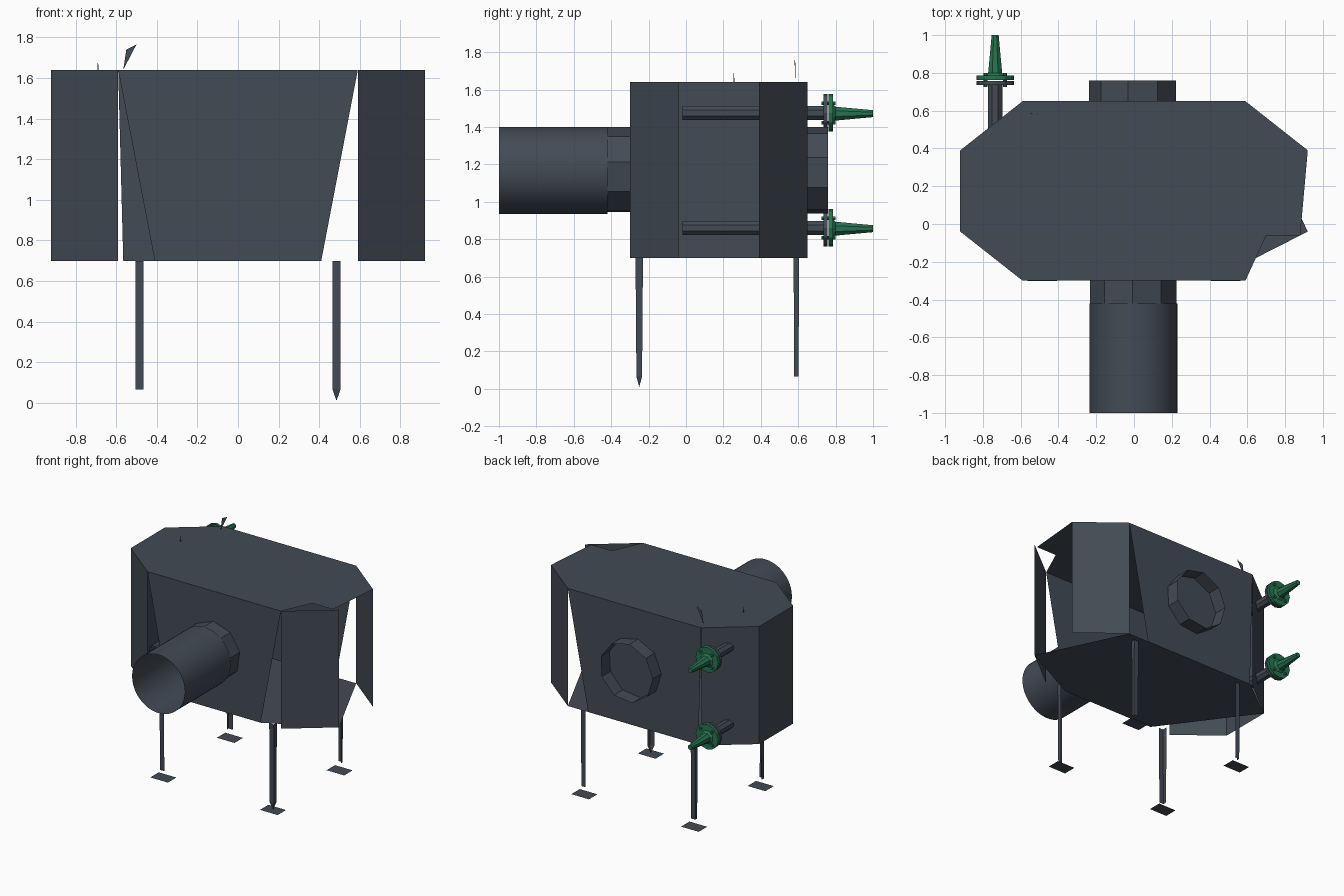
import bpy, bmesh
from math import cos, sin, pi

if "Cube" in bpy.data.objects:
    bpy.data.objects.remove(bpy.data.objects["Cube"])


def material(name, rgb):
    m = bpy.data.materials.new(name)
    m.diffuse_color = (*rgb, 1)
    m.use_nodes = True
    m.node_tree.nodes["Principled BSDF"].inputs["Base Color"].default_value = m.diffuse_color
    return m


SLATE = material("slate_paint", (0.055, 0.07, 0.09))
GREEN = material("green_paint", (0.02, 0.17, 0.08))


def build(name, polys, mat=SLATE):
    """Object from a list of polygons, welded where they meet."""
    bm = bmesh.new()
    for p in polys:
        bm.faces.new([bm.verts.new(v) for v in p])
    bmesh.ops.remove_doubles(bm, verts=bm.verts, dist=0.0005)
    bmesh.ops.recalc_face_normals(bm, faces=bm.faces)
    me = bpy.data.meshes.new(name)
    bm.to_mesh(me)
    bm.free()
    me.materials.append(mat)
    ob = bpy.data.objects.new(name, me)
    bpy.context.collection.objects.link(ob)
    return ob


def tube(name, x, z, profile, sides, mat=SLATE, caps=(True, True), turn=0.0):
    """Lathe of (y, radius) points around an axis running along y."""
    def ring(y, r):
        return [(x + r * cos(turn + 2 * pi * i / sides), y,
                 z + r * sin(turn + 2 * pi * i / sides)) for i in range(sides)]
    rings = [ring(*p) for p in profile]
    polys = [[a[i], a[(i + 1) % sides], b[(i + 1) % sides], b[i]]
             for a, b in zip(rings, rings[1:]) for i in range(sides)]
    if caps[0]:
        polys.append(rings[0])
    if caps[1]:
        polys.append(rings[-1])
    return build(name, polys, mat)


def smooth(ob):
    bpy.ops.object.select_all(action='DESELECT')
    ob.select_set(True)
    bpy.context.view_layer.objects.active = ob
    bpy.ops.object.shade_smooth_by_angle(angle=0.6)


LOW, HIGH = 0.70, 1.64
X1, X2, YF, YB = 0.59, 0.92, -0.30, 0.65
YF2, YB2 = -0.04, 0.39


def flat(points, z):
    return [(x, y, z) for x, y in points]


def wall(a, b, c=None, d=None):
    """Upright panel: a-b along the top, c-d along the bottom."""
    return flat([a, b], HIGH) + flat([d or b, c or a], LOW)


# housing panels; the right end is open and the corner panels are slanted away
build("housing_front", [wall((-X1, YF), (X1, YF), (-0.41, YF), (0.41, YF))])
build("housing_back", [wall((-X1, YB), (X1, YB), (-0.565, YB), (0.41, YB))])
build("housing_left_end", [
    wall((-X1, YF), (-X2, YF2)), wall((-X2, YF2), (-X2, YB2)),
    wall((-X2, YB2), (-X1, YB))])
build("housing_right_front_corner", [wall((X1, YF), (X2, YF2))])
build("housing_right_back_corner", [wall((X2, YB2), (X1, YB))])
build("housing_top", [flat([
    (-X1, YF), (X1, YF), (0.70, -0.06), (0.88, -0.06), (X2, YB2), (X1, YB),
    (-X1, YB), (-X2, YB2), (-X2, YF2)], HIGH)])
build("housing_bottom", [flat([
    (-0.41, YF), (0.41, YF), (X2, YF2), (X1, YB), (-0.565, YB),
    (-X2, YB2)], LOW)])

# front duct: round pipe with a coarse collar against the housing
smooth(tube("front_duct", -0.003, 1.167, [(-1.0, 0.233), (-0.42, 0.233)], 48,
            caps=(False, False)))
tube("front_duct_collar", -0.003, 1.167, [(-0.42, 0.233), (YF, 0.233)], 9,
     caps=(False, False), turn=0.2)

# back outlet
tube("back_outlet", -0.003, 1.167, [(YB, 0.235), (0.76, 0.235)], 9,
     caps=(False, False), turn=0.3)

# legs of angle section with foot plates
for x, side in ((-0.485, "left"), (0.485, "right")):
    for y, end in ((-0.25, "front"), (0.59, "back")):
        w, d = 0.02, (0.02 if end == "front" else 0.015)
        s = 1 if x > 0 else -1
        sy = -1 if end == "front" else 1
        top = [(x - s * w, y + sy * d), (x + s * w, y + sy * d), (x + s * w, y - sy * d)]
        foot = [(x + (px - x) * 0.95, y + (py - y) * 0.75) for px, py in top]
        t, f = flat(top, LOW), flat(foot, 0.065)
        polys = [[t[0], t[1], f[1], f[0]], [t[1], t[2], f[2], f[1]]]
        if end == "front" and side == "right":
            tip = (x, y, 0.01)
            polys += [[f[0], f[1], tip], [f[1], f[2], tip]]
        build(f"{end}_{side}_leg", polys)
        fy = -0.25 if end == "front" else 0.59
        build(f"{end}_{side}_foot_plate", [flat([
            (x - 0.078, fy - 0.053), (x + 0.078, fy - 0.053),
            (x + 0.078, fy + 0.053), (x - 0.078, fy + 0.053)],
            0.004 if end == "front" else 0.0)])

# two pipes on the back left corner, each with a bolted flange and green nozzle
PX = -0.735
for z, tag in ((1.475, "upper"), (0.86, "lower")):
    tube(f"{tag}_pipe", PX, z, [(-0.02, 0.041), (0.74, 0.041)], 8,
         caps=(False, False), turn=pi / 8)
    tube(f"{tag}_pipe_flange", PX, z, [(0.736, 0.1), (0.757, 0.1)], 12)
    tube(f"{tag}_nozzle_flange", PX, z, [(0.763, 0.1), (0.785, 0.1)], 12, GREEN)
    tube(f"{tag}_nozzle", PX, z - 0.004,
         [(0.785, 0.055), (0.80, 0.04), (1.0, 0.02)], 8, GREEN, turn=pi / 8)
    for i in range(4):
        a = pi / 4 + i * pi / 2
        tube(f"{tag}_flange_bolt_{i + 1}", PX + 0.073 * cos(a), z + 0.073 * sin(a),
             [(0.725, 0.011), (0.80, 0.011)], 6, GREEN)

# small lifting lugs on the roof
build("roof_fin", [[(-0.565, 0.585, HIGH), (-0.55, 0.585, 1.74), (-0.50, 0.58, 1.765)]])
build("roof_pin", [[(-0.692, 0.255, HIGH), (-0.686, 0.26, HIGH), (-0.69, 0.255, 1.69)]])
